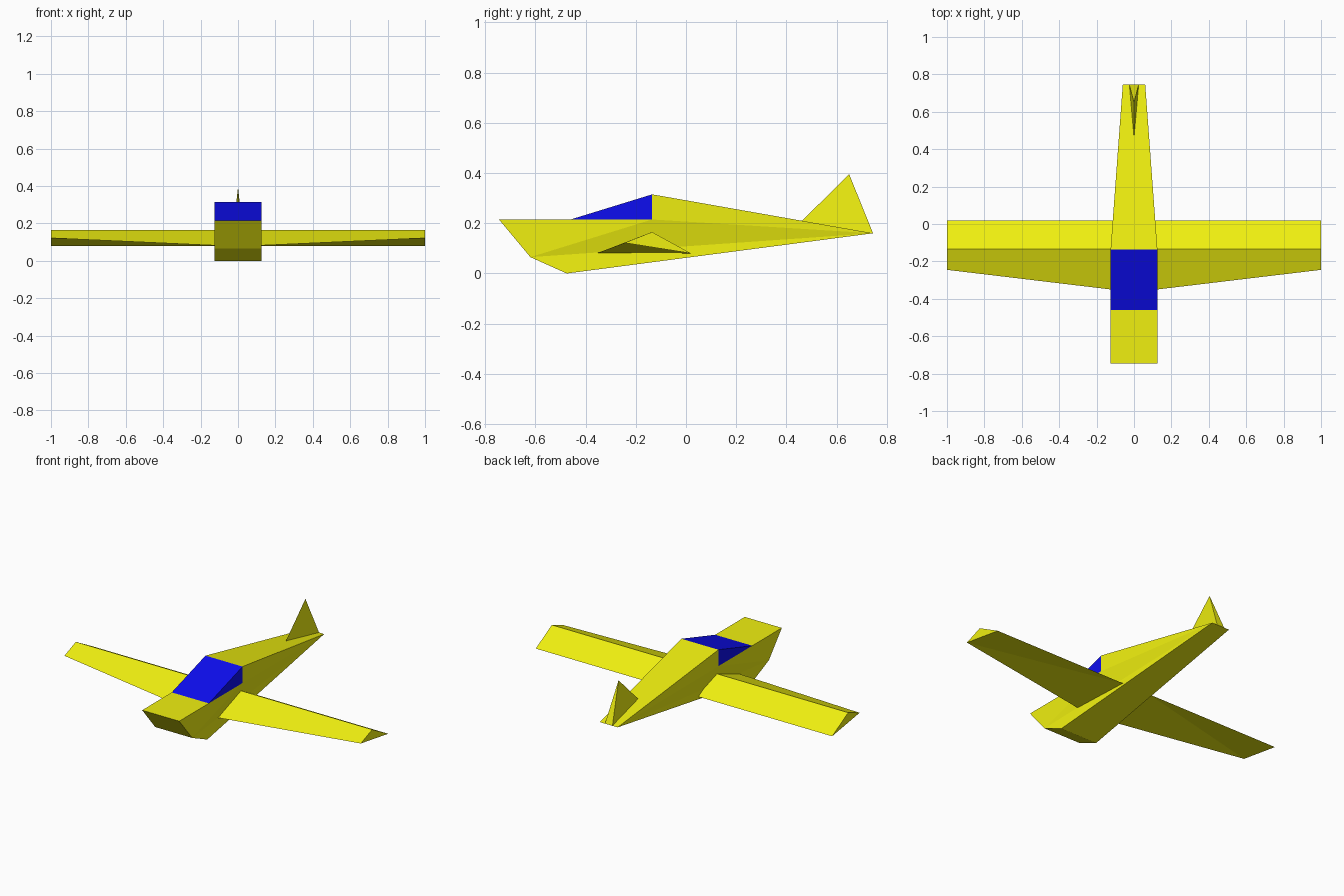
import bpy

if "Cube" in bpy.data.objects:
    bpy.data.objects.remove(bpy.data.objects["Cube"])


def material(name, color):
    mat = bpy.data.materials.new(name)
    mat.diffuse_color = color
    mat.use_nodes = True
    mat.node_tree.nodes["Principled BSDF"].inputs["Base Color"].default_value = mat.diffuse_color
    return mat


yellow = material("yellow_paint", (0.87, 0.87, 0.005, 1))
blue = material("blue_glass", (0.004, 0.004, 0.87, 1))


def add_part(name, verts, faces, mat):
    mesh = bpy.data.meshes.new(name)
    mesh.from_pydata(verts, [], faces)
    mesh.materials.append(mat)
    obj = bpy.data.objects.new(name, mesh)
    bpy.context.collection.objects.link(obj)
    return obj


def body(name, points, sides, strips, mat):
    """Side faces mirrored left and right, joined by strips across the body.
    Points are (half width, y, z), counter-clockwise seen from the right."""
    n = len(points)
    verts = list(points) + [(-x, y, z) for x, y, z in points]
    faces = [tuple(s) for s in sides]
    faces += [tuple(i + n for i in reversed(s)) for s in sides]
    faces += [(b, a, a + n, b + n) for a, b in strips]
    return add_part(name, verts, faces, mat)


# Fuselage, left open where the canopy closes it
W = 0.125
nose, chin, keel = (W, -0.745, 0.215), (W, -0.62, 0.065), (W, -0.475, 0.0)
tail, roof = (0.06, 0.745, 0.16), (W, -0.135, 0.315)
sill, screen = (W, -0.135, 0.215), (W, -0.46, 0.215)
body("fuselage", [nose, chin, keel, tail, roof, sill, screen],
     [(0, 1, 5, 6), (1, 2, 3), (1, 3, 5), (5, 3, 4)],
     [(0, 1), (1, 2), (2, 3), (3, 4), (6, 0)], yellow)

# Canopy
body("canopy", [screen, sill, roof], [(0, 1, 2)], [(2, 0)], blue)

# Wings: triangular sections (leading edge, ridge, trailing edge)
root = [(-0.354, 0.081), (-0.135, 0.165), (0.02, 0.08)]
tip = [(-0.245, 0.122), (-0.135, 0.165), (0.02, 0.08)]
for name, side in (("right_wing", 1), ("left_wing", -1)):
    verts = [(side * 0.09, y, z) for y, z in root]
    verts += [(side * 1.0, y, z) for y, z in tip]
    faces = [(0, 1, 2), (5, 4, 3), (0, 3, 4, 1), (1, 4, 5, 2), (2, 5, 3), (2, 3, 0)]
    if side < 0:
        faces = [f[::-1] for f in faces]
    add_part(name, verts, faces, yellow)

# Tail fin
add_part("tail_fin",
         [(0, 0.46, 0.208), (0.025, 0.745, 0.16), (-0.025, 0.745, 0.16), (0, 0.65, 0.395)],
         [(0, 1, 3), (1, 2, 3), (2, 0, 3), (0, 2, 1)], yellow)
